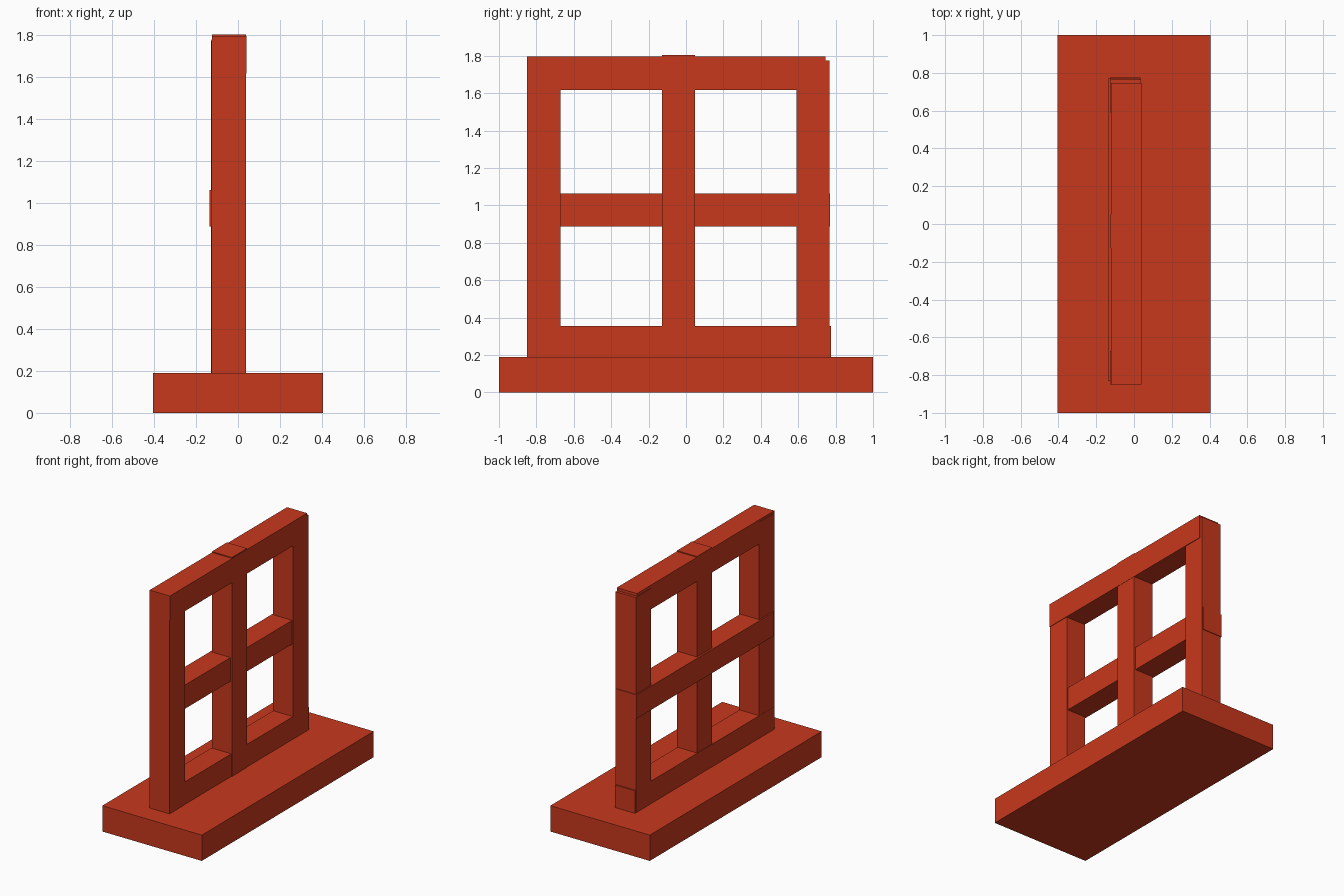
import bpy
from mathutils import Matrix, Vector

if "Cube" in bpy.data.objects:
    bpy.data.objects.remove(bpy.data.objects["Cube"])

# Shared red paint
red = bpy.data.materials.new("red_paint")
red.diffuse_color = (0.58, 0.04, 0.012, 1)
red.use_nodes = True
red.node_tree.nodes["Principled BSDF"].inputs["Base Color"].default_value = red.diffuse_color


def box(name, x, y, z):
    """Box spanning the given (min, max) ranges."""
    bpy.ops.mesh.primitive_cube_add(size=1)
    ob = bpy.context.object
    ob.name = name
    spans = (x, y, z)
    size = Vector([b - a for a, b in spans])
    ob.data.transform(Matrix.Diagonal(size.to_4d()))
    ob.location = [(a + b) / 2 for a, b in spans]
    ob.data.materials.append(red)
    return ob


# Plinth
box("base", (-0.405, 0.405), (-1, 1), (0, 0.19))

# Upright posts
box("front_post", (-0.126, 0.037), (-0.849, -0.672), (0.18, 1.78))
box("middle_post", (-0.124, 0.039), (-0.127, 0.049), (0.18, 1.803))
box("back_post", (-0.128, 0.036), (0.59, 0.766), (0.18, 1.775))

# Horizontal rails, each slightly offset from the posts
box("top_rail", (-0.123, 0.041), (-0.851, 0.746), (1.618, 1.796))
box("middle_rail", (-0.137, 0.028), (-0.83, 0.771), (0.888, 1.063))
box("bottom_rail", (-0.127, 0.035), (-0.845, 0.776), (0.18, 0.356))
